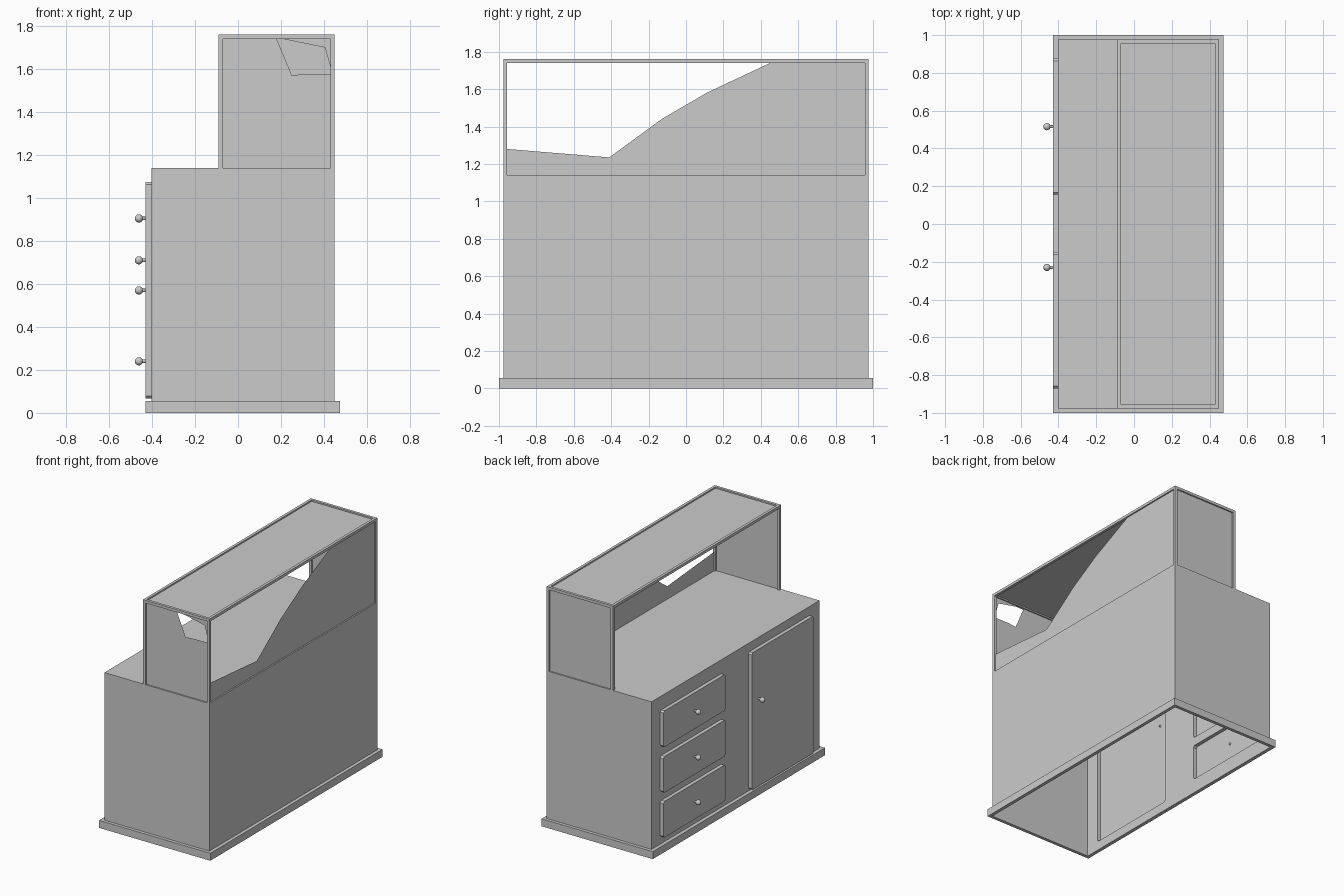
import bpy, bmesh, math
from mathutils import Matrix

if "Cube" in bpy.data.objects:
    bpy.data.objects.remove(bpy.data.objects["Cube"])

X0, X1, Y, Z0, Z1 = -0.403, 0.45, 0.976, 0.055, 1.14   # counter body
CX, ZT, T = -0.09, 1.76, 0.02                          # case front, top, bar size
PX = -0.43                                             # drawer and door front plane


def finish(bm, name, smooth=False):
    me = bpy.data.meshes.new(name)
    bm.to_mesh(me)
    bm.free()
    ob = bpy.data.objects.new(name, me)
    bpy.context.collection.objects.link(ob)
    for p in me.polygons:
        p.use_smooth = smooth
    return ob


def face(bm, pts):
    return bm.faces.new([bm.verts.new(p) for p in pts])


def box(name, x0, x1, y0, y1, z0, z1):
    bm = bmesh.new()
    bmesh.ops.create_cube(bm, size=1)
    bmesh.ops.transform(bm, verts=bm.verts, matrix=(
        Matrix.Translation(((x0 + x1) / 2, (y0 + y1) / 2, (z0 + z1) / 2))
        @ Matrix.Diagonal((x1 - x0, y1 - y0, z1 - z0, 1))))
    return finish(bm, name)


def sheet(name, *polys):
    bm = bmesh.new()
    for pts in polys:
        face(bm, pts)
    bmesh.ops.triangulate(bm, faces=bm.faces)
    return finish(bm, name)


def chamfered(y0, y1, z0, z1, c=0.012):
    return [(y0 + c, z0), (y1 - c, z0), (y1, z0 + c), (y1, z1 - c),
            (y1 - c, z1), (y0 + c, z1), (y0, z1 - c), (y0, z0 + c)]


# Open-bottomed counter: shell walls and top
bm = bmesh.new()
face(bm, [(X0, -Y, Z1), (X1, -Y, Z1), (X1, Y, Z1), (X0, Y, Z1)])
face(bm, [(X1, -Y, Z0), (X1, Y, Z0), (X1, Y, Z1), (X1, -Y, Z1)])
face(bm, [(X0, -Y, Z0), (X1, -Y, Z0), (X1, -Y, Z1), (X0, -Y, Z1)])
face(bm, [(X1, Y, Z0), (X0, Y, Z0), (X0, Y, Z1), (X1, Y, Z1)])
finish(bm, "counter_shell")

# Drawer side with the drawers and door pushed outward, hollow behind
panels = [chamfered(0.155, 0.875, z - 0.133, z + 0.133) for z in (0.24, 0.57, 0.905)]
panels.append(chamfered(-0.87, -0.15, 0.067, 1.075))
bm = bmesh.new()
edges = []
rings = []
for loop in [[(-Y, Z0), (Y, Z0), (Y, Z1), (-Y, Z1)]] + panels:
    vs = [bm.verts.new((X0, y, z)) for y, z in loop]
    edges += [bm.edges.new((vs[i - 1], vs[i])) for i in range(len(vs))]
    rings.append(vs)
bmesh.ops.triangle_fill(bm, use_beauty=True, edges=edges, normal=(-1, 0, 0))
for vs in rings[1:]:
    front = [bm.verts.new((PX, v.co.y, v.co.z)) for v in vs]
    bm.faces.new(front[::-1])
    for i in range(len(vs)):
        bm.faces.new((vs[i - 1], front[i - 1], front[i], vs[i]))
finish(bm, "drawer_and_door_side")

# Plinth ring around the foot
bm = bmesh.new()
corners = [(-1, -1), (1, -1), (1, 1), (-1, 1)]


def ring(xa, xb, y, z):
    return [bm.verts.new((xb if sx > 0 else xa, sy * y, z)) for sx, sy in corners]


loops = [ring(-0.43, 0.475, 1.0, 0), ring(-0.43, 0.475, 1.0, Z0),
         ring(X0, X1, Y, Z0), ring(X0, X1, Y, 0)]
for a, b in zip(loops, loops[1:] + loops[:1]):
    for i in range(4):
        bm.faces.new((a[i - 1], a[i], b[i], b[i - 1]))
finish(bm, "plinth")

# Knobs: ball on a short stem
for i, (y, z) in enumerate([(0.515, 0.24), (0.515, 0.57), (0.515, 0.905), (-0.23, 0.71)]):
    bm = bmesh.new()
    bmesh.ops.create_uvsphere(bm, u_segments=16, v_segments=10, radius=0.019,
                              matrix=Matrix.Translation((-0.461, y, z)))
    bmesh.ops.create_cone(bm, cap_ends=True, segments=12, radius1=0.008, radius2=0.008, depth=0.03,
                          matrix=Matrix.Translation((-0.44, y, z)) @ Matrix.Rotation(math.pi / 2, 4, 'Y'))
    finish(bm, f"knob_{i}", True)

# Display case frame: four posts and four top bars
for x in (CX, X1 - T):
    for y in (-Y, Y - T):
        box("case_post", x, x + T, y, y + T, Z1, ZT - T)
    box("case_long_bar", x, x + T, -Y, Y, ZT - T, ZT)
for y in (-Y, Y - T):
    box("case_short_bar", CX + T, X1 - T, y, y + T, ZT - T, ZT)

# Glass panes, set in the middle of the bars
h = T / 2
xa, xb, yi, zt = CX + T, X1 - T, Y - T, ZT - T
sheet("top_pane", [(xa, -yi, ZT - h), (xb, -yi, ZT - h), (xb, yi, ZT - h), (xa, yi, ZT - h)])
sheet("back_pane", [(xb, Y - h, Z1), (xa, Y - h, Z1), (xa, Y - h, zt), (xb, Y - h, zt)])

# Smashed long pane
broken = [(-yi, Z1), (yi, Z1), (yi, zt), (0.45, zt), (0.11, 1.58), (0.2, 1.425),
          (-0.13, 1.44), (-0.205, 1.285), (-0.41, 1.235), (-yi, 1.28)]
sheet("broken_long_pane", [(X1 - h, y, z) for y, z in broken])

# Front pane with a star-shaped hole, leaving a corner shard
star = [(xa, Z1), (xb, Z1), (xb, 1.577), (0.31, 1.577), (0.237, 1.437), (0.2, 1.565),
        (0.088, 1.613), (0.19, 1.66), (0.18, zt), (xa, zt)]
shard = [(0.21, zt), (0.405, 1.70), (xb, 1.61), (xb, zt)]
sheet("broken_front_pane", *[[(x, -Y + h, z) for x, z in p] for p in (star, shard)])
